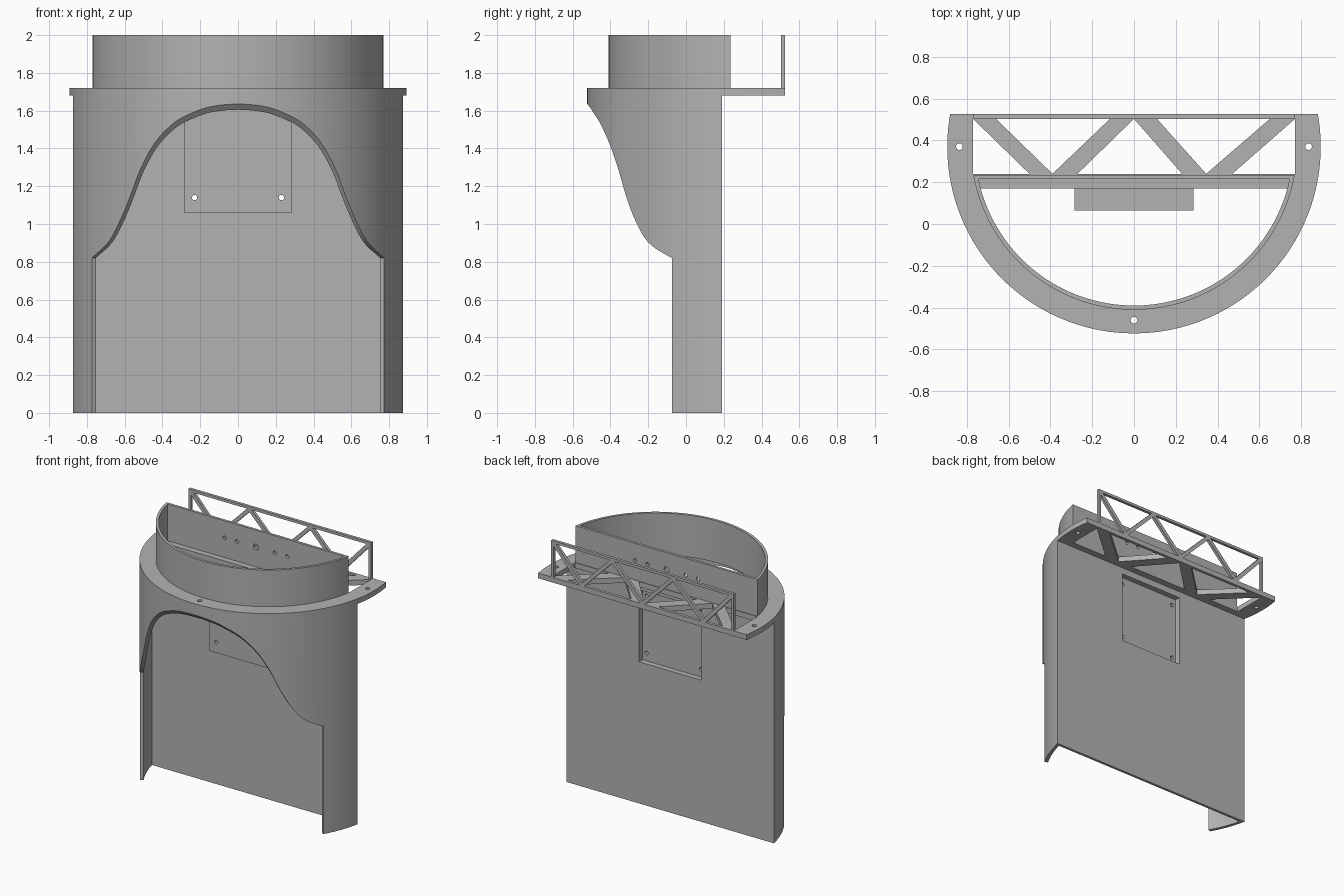
import bpy, bmesh, math

if "Cube" in bpy.data.objects:
    bpy.data.objects.remove(bpy.data.objects["Cube"])

CY = 0.37            # arc centre on y
RO, RI = 0.893, 0.868  # shell radii

grey = bpy.data.materials.new("grey")
grey.diffuse_color = (0.45, 0.45, 0.45, 1)
grey.use_nodes = True
grey.node_tree.nodes["Principled BSDF"].inputs["Base Color"].default_value = grey.diffuse_color


def finish(bm, name):
    bmesh.ops.recalc_face_normals(bm, faces=bm.faces[:])
    me = bpy.data.meshes.new(name)
    bm.to_mesh(me)
    bm.free()
    me.materials.append(grey)
    ob = bpy.data.objects.new(name, me)
    bpy.context.collection.objects.link(ob)
    return ob


def prism(name, pts, lo, hi, axis="z"):
    """Extrude a 2D outline along z (points are x, y) or y (points are x, z)."""
    bm = bmesh.new()
    place = (lambda p, h: (p[0], p[1], h)) if axis == "z" else (lambda p, h: (p[0], h, p[1]))
    a = [bm.verts.new(place(p, lo)) for p in pts]
    b = [bm.verts.new(place(p, hi)) for p in pts]
    bm.faces.new(a)
    bm.faces.new(b)
    n = len(pts)
    for i in range(n):
        j = (i + 1) % n
        bm.faces.new((a[i], a[j], b[j], b[i]))
    return finish(bm, name)


def rect(x, z0, z1):
    return [(-x, z0), (x, z0), (x, z1), (-x, z1)]


def circle(x, y, r, n=20):
    return [(x + r * math.cos(2 * math.pi * i / n), y + r * math.sin(2 * math.pi * i / n)) for i in range(n)]


def d_shape(r, ycut, n=96):
    """Circle segment below the chord y = ycut."""
    e = math.acos((CY - ycut) / r)
    return [(r * math.sin(-e + 2 * e * i / n), CY - r * math.cos(-e + 2 * e * i / n)) for i in range(n + 1)]


def cut(ob, cutters):
    for c in cutters:
        m = ob.modifiers.new("cut", "BOOLEAN")
        m.operation, m.solver, m.object = "DIFFERENCE", "EXACT", c
        bpy.context.view_layer.objects.active = ob
        bpy.ops.object.modifier_apply(modifier=m.name)


def discard(cutters):
    for c in cutters:
        bpy.data.objects.remove(c, do_unlink=True)


# --- curved shell with arched front opening
ARCH = [(0, 1.635), (.15, 1.62), (.25, 1.585), (.34, 1.535), (.44, 1.43), (.517, 1.29),
        (.56, 1.175), (.61, 1.05), (.68, .913), (.774, .82)]


def arch_z(x):
    x = min(abs(x), 0.774)
    n = len(ARCH)

    def slope(i):
        if i == 0:
            return 0
        a, b = ARCH[i - 1], ARCH[min(i + 1, n - 1)]
        return (b[1] - a[1]) / (b[0] - a[0])
    i = next(k for k in range(n - 1) if x <= ARCH[k + 1][0] + 1e-9)
    (x0, z0), (x1, z1) = ARCH[i], ARCH[i + 1]
    h = x1 - x0
    t = (x - x0) / h
    return ((2*t**3 - 3*t*t + 1) * z0 + (t**3 - 2*t*t + t) * h * slope(i)
            + (3*t*t - 2*t**3) * z1 + (t**3 - t*t) * h * slope(i + 1))


open_a = math.asin(0.774 / RO)
end_a = math.acos((CY - 0.17) / RO)
cols = [(-end_a + (end_a - open_a) * i / 10, 0, 0) for i in range(11)]
for i in range(73):
    a = -open_a + 2 * open_a * i / 72
    z = arch_z(RO * math.sin(a))
    cols.append((a, z, z - 0.03 * (z - 0.82) / 0.815))
cols += [(open_a + (end_a - open_a) * i / 10, 0, 0) for i in range(11)]

bm = bmesh.new()
rings = []
for a, zo, zi in cols:
    s, c = math.sin(a), math.cos(a)
    rings.append([bm.verts.new((r * s, CY - r * c, z)) for r, z in
                  ((RO, zo), (RO, 1.68), (RI, 1.68), (RI, zi))])
for k in range(len(rings) - 1):
    p, q = rings[k], rings[k + 1]
    if abs(cols[k][0] - cols[k + 1][0]) < 1e-6:
        bm.faces.new((p[0], q[0], q[3], p[3]))      # upright edge of the opening
        continue
    for i in range(4):
        j = (i + 1) % 4
        bm.faces.new((p[i], p[j], q[j], q[i]))
bm.faces.new(rings[0])
bm.faces.new(rings[-1])
shell = finish(bm, "curved_shell")

# --- flat back wall and mounting block, with shared recess and screw holes
x0, x1 = [math.sqrt(RO**2 - (CY - y)**2) for y in (0.17, 0.19)]
wall = prism("back_wall", [(-x0, .17), (x0, .17), (x1, .19), (-x1, .19)], 0, 1.68)
block = prism("mounting_block", rect(.285, 1.06, 1.66), .065, .175, "y")
recess = prism("recess", rect(.265, 1.08, 1.63), .148, .3, "y")
screws = [prism("screw", circle(sx * .23, z, .014), 0, .3, "y") for sx in (-1, 1) for z in (1.14, 1.575)]
cut(wall, [recess])
cut(block, [recess] + screws)
discard([recess] + screws)

# --- flange plate with triangulated back openings and bolt holes
flange = prism("flange", d_shape(RO, .525), 1.68, 1.72)
F, B = 0.24, 0.503
holes = [d_shape(.76, .17),
         [(-.77, B), (-.77, F), (-.5, F)],
         [(-.66, B), (-.39, F), (-.115, B)],
         [(-.27, F), (.23, F), (0, B)],
         [(.11, B), (.345, F), (.65, B)],
         [(.77, B), (.47, F), (.77, F)],
         circle(-.835, .37, .016), circle(.835, .37, .016), circle(0, -.46, .016)]
cutters = [prism("opening", h, 1.6, 1.8) for h in holes]
cut(flange, cutters)
discard(cutters)

# --- D-shaped collar with cable holes in its flat wall
collar = prism("collar", d_shape(.78, .235), 1.72, 2)
cutters = [prism("hollow", d_shape(.76, .215), 1.6, 2.1)]
cutters += [prism("port", circle(x, 1.87, r), .1, .4, "y")
            for x, r in ((0, .022), (-.16, .014), (.16, .014), (-.265, .014), (.265, .014))]
cut(collar, cutters)
discard(cutters)

# --- upright truss rail along the back edge
Y0, Y1 = 0.503, 0.525
prism("rail_top", rect(.77, 1.98, 2), Y0, Y1, "y")
for s, side in ((-1, "left"), (1, "right")):
    prism("rail_post_" + side, [(s * .77, 1.72), (s * .75, 1.72), (s * .75, 1.98), (s * .77, 1.98)], Y0, Y1, "y")
step = 1.54 / 6
w = 0.02
for i in range(6):
    xa, xb = -.77 + step * i, -.77 + step * (i + 1)
    za, zb = (1.98, 1.72) if i % 2 == 0 else (1.72, 1.98)
    xa, xb = max(xa, -.75), min(xb, .75)
    prism("rail_brace_%d" % (i + 1), [(xa - w, za), (xa + w, za), (xb + w, zb), (xb - w, zb)], Y0, Y1, "y")

# --- smooth curved faces, keep edges sharp
for ob in (shell, flange, collar):
    bpy.ops.object.select_all(action="DESELECT")
    ob.select_set(True)
    bpy.context.view_layer.objects.active = ob
    bpy.ops.object.shade_smooth_by_angle(angle=math.radians(25))
